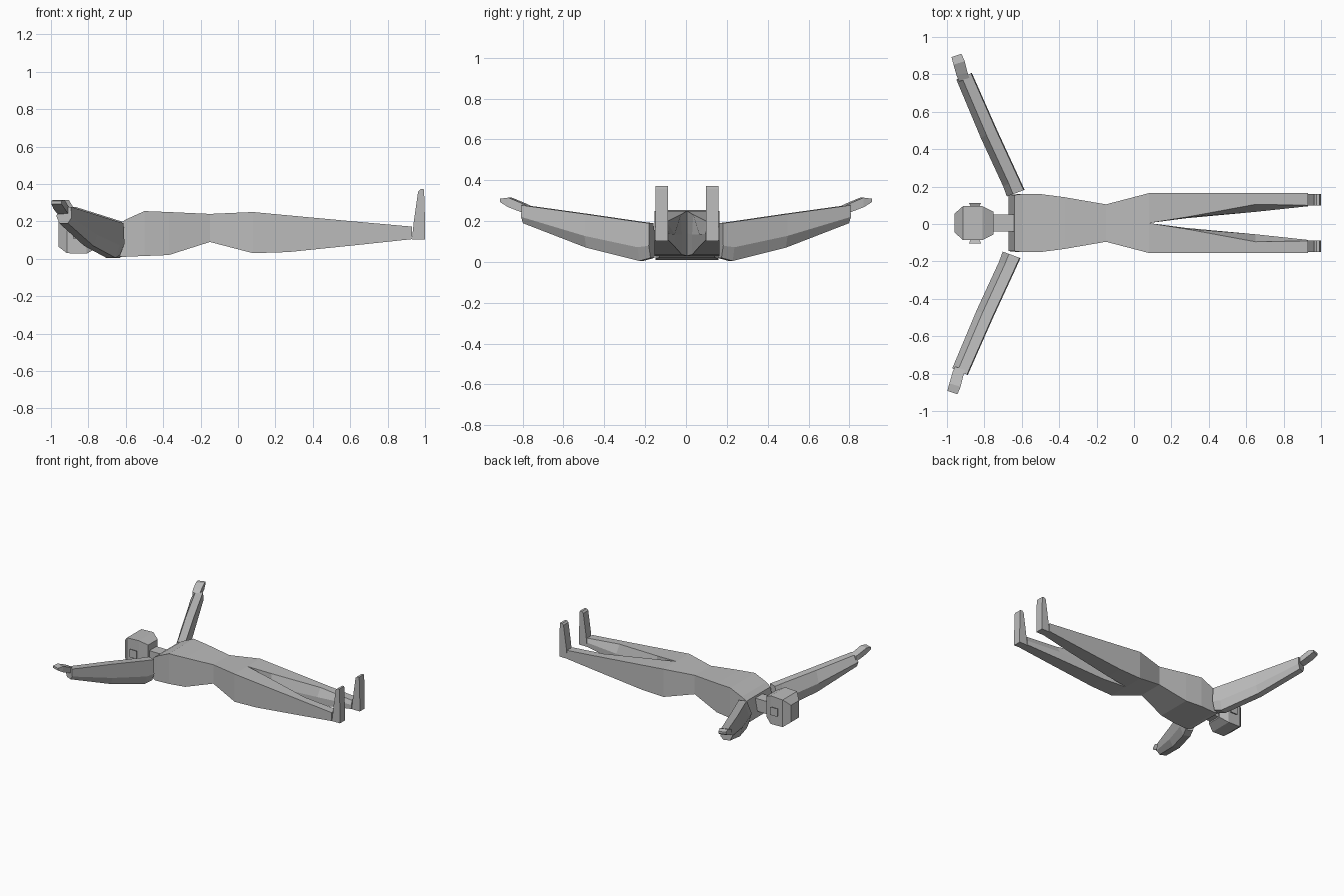
import bpy, bmesh

cube = bpy.data.objects.get("Cube")
if cube:
    bpy.data.objects.remove(cube, do_unlink=True)

GREY = (0.5, 0.5, 0.5, 1.0)
mat = bpy.data.materials.new("plain grey")
mat.use_nodes = True
mat.diffuse_color = GREY
bsdf = next(n for n in mat.node_tree.nodes if n.type == "BSDF_PRINCIPLED")
bsdf.inputs["Base Color"].default_value = GREY


def loft(name, rings):
    """Skin a row of equal-sized cross-sections and cap both ends."""
    bm = bmesh.new()
    rows = [[bm.verts.new(p) for p in ring] for ring in rings]
    n = len(rows[0])
    for a, b in zip(rows, rows[1:]):
        for i in range(n):
            j = (i + 1) % n
            bm.faces.new((a[i], a[j], b[j], b[i]))
    bm.faces.new(rows[0])
    bm.faces.new(rows[-1])
    bmesh.ops.recalc_face_normals(bm, faces=bm.faces)
    mesh = bpy.data.meshes.new(name)
    bm.to_mesh(mesh)
    bm.free()
    mesh.materials.append(mat)
    obj = bpy.data.objects.new(name, mesh)
    bpy.context.collection.objects.link(obj)
    return obj


def box_ring(x, y0, y1, z0, z1, lean=0.0):
    """Rectangular section across x; lean shifts the upper edge along x."""
    return [(x, y0, z0), (x, y1, z0), (x + lean, y1, z1), (x + lean, y0, z1)]


MID = 0.005  # slight sideways offset of the body

# Torso and hips: x, half width, bottom, top, lean of the section
body = [(-0.67, 0.15, 0.03, 0.185, 0.03), (-0.62, 0.155, 0.01, 0.21, 0.02),
        (-0.50, 0.155, 0.015, 0.255, 0), (-0.37, 0.138, 0.02, 0.25, 0),
        (-0.15, 0.10, 0.09, 0.24, 0), (0.08, 0.16, 0.03, 0.25, 0)]
loft("torso", [box_ring(x, MID - w, MID + w, b, t, l) for x, w, b, t, l in body])

# Neck and head
loft("neck", [box_ring(x, MID - 0.045, MID + 0.045, 0.07, 0.17) for x in (-0.77, -0.64)])
head = [(-0.96, 0.05, 0.065, 0.20), (-0.915, 0.09, 0.03, 0.245),
        (-0.81, 0.09, 0.027, 0.25), (-0.75, 0.06, 0.06, 0.22)]
loft("head", [box_ring(x, MID - w, MID + w, b, t) for x, w, b, t in head])

for side, s in (("back", 1), ("front", -1)):
    # Ear: a tapered block on the side of the head
    loft(side + "_ear", [
        [(x, MID + s * y, z) for x, z in
         ((-0.85 - r, 0.14 - r), (-0.85 + r, 0.14 - r), (-0.85 + r, 0.14 + r), (-0.85 - r, 0.14 + r))]
        for y, r in ((0.085, 0.022), (0.108, 0.032))])

    # Leg: x, lower inner edge, upper inner edge, outer edge, bottom, top
    leg = [(0.08, 0.0, 0.0, 0.16, 0.03, 0.25), (0.27, 0.025, 0.03, 0.16, 0.036, 0.232),
           (0.65, 0.06, 0.10, 0.16, 0.075, 0.197), (0.93, 0.09, 0.095, 0.16, 0.105, 0.172)]
    loft(side + "_leg", [
        [(x, MID + s * y, z) for y, z in ((i0, b), (o, b), (o, t), (i1, t), (i0, (b + t) / 2))]
        for x, i0, i1, o, b, t in leg])

    # Foot: tapers toward the upright toes
    loft(side + "_foot", [
        [(x0, MID + s * 0.093, z), (x1, MID + s * 0.093, z),
         (x1, MID + s * 0.155, z), (x0, MID + s * 0.155, z)]
        for x0, x1, z in ((0.93, 1.0, 0.103), (0.94, 1.0, 0.20), (0.963, 0.995, 0.36), (0.975, 0.993, 0.372))])

    # Arm: deep, narrow section; y, head side x, foot side x, bottom, top
    dx = 0.0 if s > 0 else -0.022
    arm = [(0.165, -0.68, -0.585, 0.02, 0.19), (0.22, -0.70, -0.61, 0.005, 0.197),
           (0.48, -0.82, -0.73, 0.07, 0.235), (0.79, -0.95, -0.867, 0.19, 0.278)]

    def arm_ring(y, l, r, b, t):
        w = r - l
        pts = ((0.2, b), (0.75, b), (1.0, b + 0.35 * (t - b)),
               (0.95, t), (0.35, t), (0.0, b + 0.45 * (t - b)))
        return [(dx + l + w * u, s * (y + 0.035 * (u - 0.5)), z) for u, z in pts]

    loft(side + "_arm", [arm_ring(*a) for a in arm])

    # Hand: flattened, curling up then thinning to the fingertips
    hand = [(0.77, -0.935, -0.88, 0.235, 0.275), (0.80, -0.948, -0.89, 0.245, 0.29),
            (0.86, -0.965, -0.905, 0.268, 0.315), (0.90, -0.976, -0.922, 0.293, 0.31)]
    loft(side + "_hand", [
        [(dx + l, s * (y - 0.008), b), (dx + r, s * (y + 0.01), b),
         (dx + r, s * (y + 0.01), t), (dx + l, s * (y - 0.008), t)]
        for y, l, r, b, t in hand])
